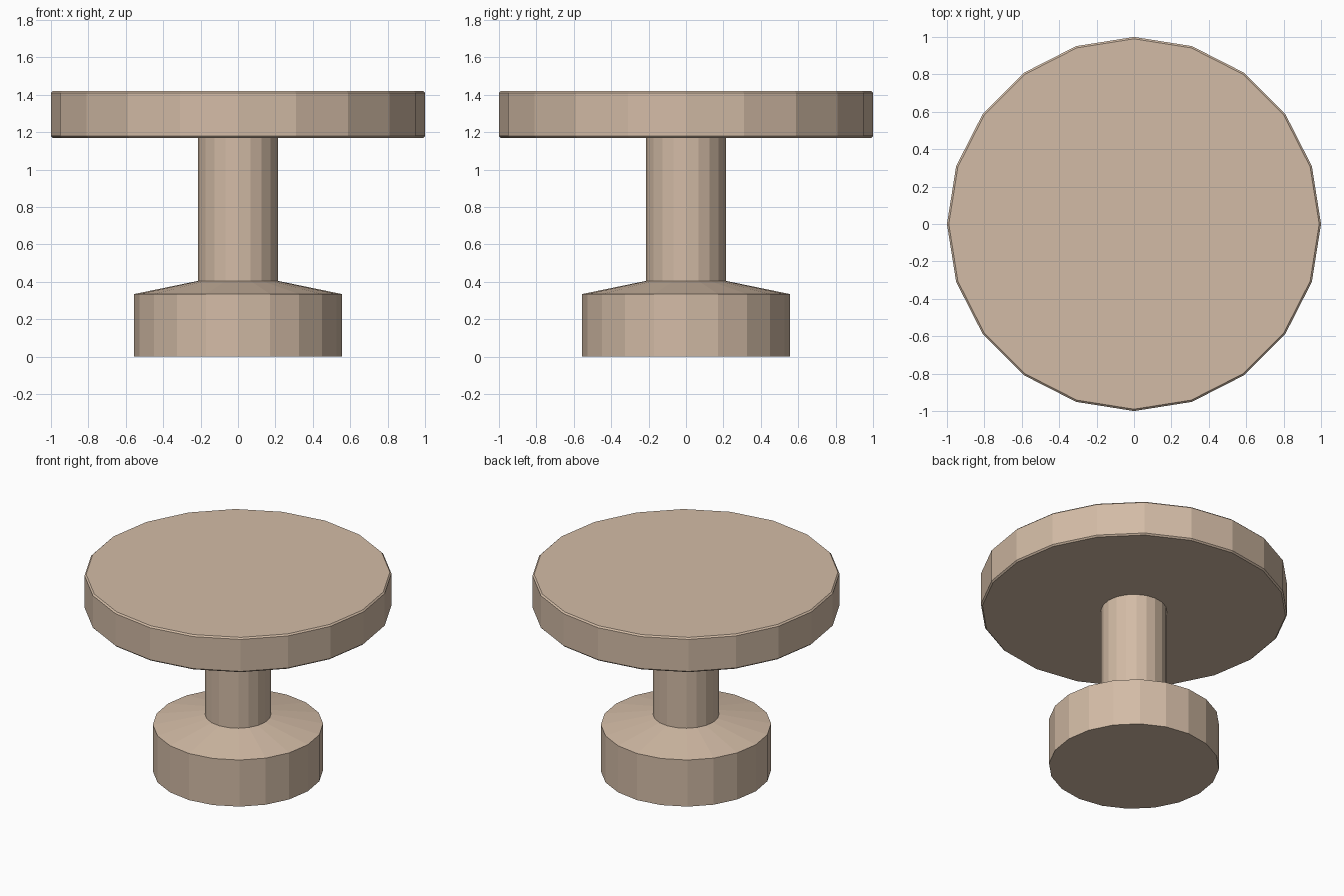
import bpy, bmesh, math

if "Cube" in bpy.data.objects:
    bpy.data.objects.remove(bpy.data.objects["Cube"])

SIDES = 20

tan = bpy.data.materials.new("warm_tan")
tan.diffuse_color = (0.65, 0.50, 0.38, 1.0)
tan.use_nodes = True
tan.node_tree.nodes["Principled BSDF"].inputs["Base Color"].default_value = tan.diffuse_color


def lathe(name, profile):
    """Closed flat-faced solid turned from (radius, z) points, bottom to top."""
    bm = bmesh.new()
    rings = []
    for r, z in profile:
        rings.append([bm.verts.new((r * math.cos(2 * math.pi * i / SIDES),
                                    r * math.sin(2 * math.pi * i / SIDES), z))
                      for i in range(SIDES)])
    for low, high in zip(rings, rings[1:]):
        for i in range(SIDES):
            j = (i + 1) % SIDES
            bm.faces.new((low[i], low[j], high[j], high[i]))
    bm.faces.new(rings[0][::-1])
    bm.faces.new(rings[-1])
    mesh = bpy.data.meshes.new(name)
    bm.to_mesh(mesh)
    bm.free()
    mesh.materials.append(tan)
    obj = bpy.data.objects.new(name, mesh)
    bpy.context.collection.objects.link(obj)
    return obj


# Base, sloped shoulder and stem in one turned piece
lathe("pedestal", [(0.555, 0.0), (0.555, 0.335), (0.215, 0.405), (0.215, 1.17)])

# Round top with small chamfers
lathe("table_top", [(0.99, 1.17), (1.0, 1.18), (1.0, 1.41), (0.99, 1.42)])
